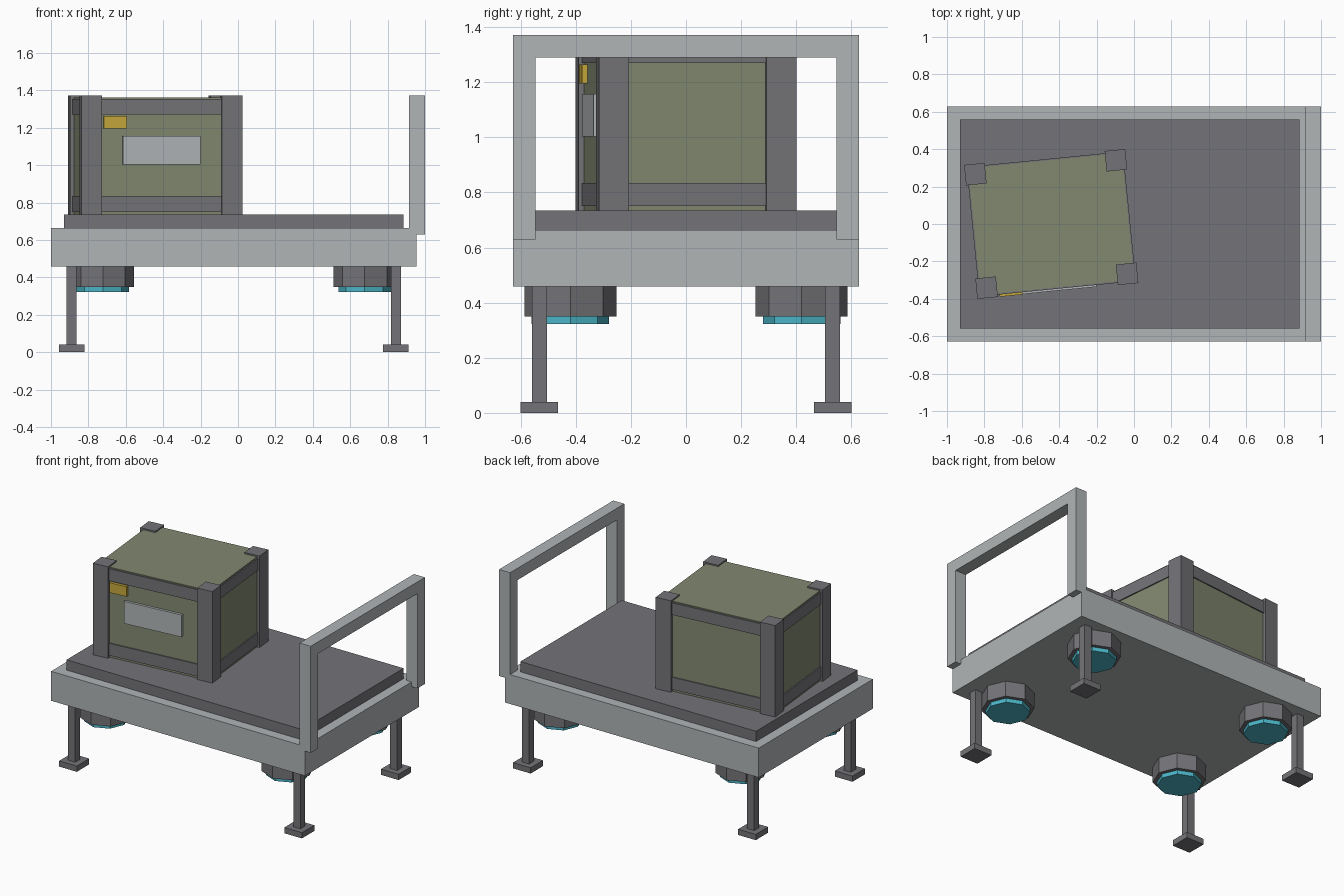
import bpy, bmesh, math
from mathutils import Matrix, Vector

if "Cube" in bpy.data.objects:
    bpy.data.objects.remove(bpy.data.objects["Cube"])


def material(name, rgb):
    m = bpy.data.materials.new(name)
    m.diffuse_color = (*rgb, 1)
    m.use_nodes = True
    m.node_tree.nodes["Principled BSDF"].inputs["Base Color"].default_value = m.diffuse_color
    return m


LIGHT = material("light grey metal", (0.44, 0.46, 0.47))
DARK = material("dark grey metal", (0.175, 0.175, 0.19))
GREEN = material("olive panel", (0.225, 0.25, 0.165))
YELLOW = material("yellow tag", (0.56, 0.39, 0.045))
CYAN = material("cyan glow", (0.07, 0.46, 0.57))


def finish(name, bm, mat, matrix=None):
    if matrix:
        bm.transform(matrix)
    bmesh.ops.recalc_face_normals(bm, faces=bm.faces)
    me = bpy.data.meshes.new(name)
    bm.to_mesh(me)
    bm.free()
    me.materials.append(mat)
    ob = bpy.data.objects.new(name, me)
    bpy.context.collection.objects.link(ob)
    return ob


def box(name, x, y, z, mat, matrix=None):
    """Box from (min, max) ranges on each axis."""
    bm = bmesh.new()
    bmesh.ops.create_cube(bm, size=1)
    for v in bm.verts:
        v.co = Vector([(a + b) / 2 + c * (b - a) for (a, b), c in zip((x, y, z), v.co)])
    return finish(name, bm, mat, matrix)


def drum(name, x, y, z0, z1, r, mat):
    """Eight-sided drum with corners on the axes."""
    bm = bmesh.new()
    bmesh.ops.create_cone(bm, cap_ends=True, segments=8, radius1=r, radius2=r, depth=z1 - z0)
    return finish(name, bm, mat, Matrix.Translation((x, y, (z0 + z1) / 2)))


# Platform and deck
box("platform", (-1, 0.955), (-0.628, 0.628), (0.458, 0.663), LIGHT)
box("deck", (-0.93, 0.885), (-0.558, 0.558), (0.65, 0.735), DARK)

# Push handle: U profile extruded along x
W, I, B, T = 0.628, 0.546, 0.63, 1.372
profile = [(-W, B), (-I, B), (-I, 1.29), (I, 1.29), (I, B), (W, B), (W, T), (-W, T)]
bm = bmesh.new()
face = bm.faces.new([bm.verts.new((0.915, y, z)) for y, z in profile])
ext = bmesh.ops.extrude_face_region(bm, geom=[face])
bmesh.ops.translate(bm, vec=(0.085, 0, 0),
                    verts=[g for g in ext["geom"] if isinstance(g, bmesh.types.BMVert)])
finish("push_handle", bm, LIGHT)

# Legs, feet and lift pods at the four corners
CX = -0.0225
for sx, nx in ((-1, "left"), (1, "right")):
    for sy, ny in ((-1, "front"), (1, "back")):
        tag = f"{ny}_{nx}"
        x, y = CX + sx * 0.867, sy * 0.532
        box(f"{tag}_leg", (x - 0.027, x + 0.027), (y - 0.027, y + 0.027), (0.03, 0.47), DARK)
        box(f"{tag}_foot", (x - 0.068, x + 0.068), (y - 0.068, y + 0.068), (0, 0.04), DARK)
        x, y = CX + sx * 0.70, sy * 0.42
        drum(f"{tag}_lift_pod", x, y, 0.35, 0.47, 0.167, DARK)
        drum(f"{tag}_lift_glow", x, y, 0.322, 0.36, 0.14, CYAN)

# Crate, turned slightly on the deck
M = Matrix.Translation((-0.4425, 0, 0)) @ Matrix.Rotation(math.radians(5.65), 4, "Z")
HX, HY, P = 0.4325, 0.36, 0.11      # half sizes and post width
CORE, RAIL = 0.02, 0.012            # insets of panels and rails
box("crate_body", (-HX + CORE, HX - CORE), (-HY + CORE, HY - CORE), (0.735, 1.362), GREEN, M)
for sx, nx in ((-1, "left"), (1, "right")):
    for sy, ny in ((-1, "front"), (1, "back")):
        xs = sorted((sx * HX, sx * (HX - P)))
        ys = sorted((sy * HY, sy * (HY - P)))
        box(f"crate_{ny}_{nx}_post", xs, ys, (0.735, 1.372), DARK, M)

# Crate rails, lower and upper on each side
for level, z in (("lower", (0.75, 0.835)), ("upper", (1.27, 1.354))):
    for s, n in ((-1, "front"), (1, "back")):
        ys = sorted((s * (HY - RAIL), s * (HY - 0.05)))
        box(f"crate_{n}_{level}_rail", (-HX + P - 0.02, HX - P + 0.02), ys, z, DARK, M)
    for s, n in ((-1, "left"), (1, "right")):
        xs = sorted((s * (HX - RAIL), s * (HX - 0.05)))
        box(f"crate_{n}_{level}_rail", xs, (-HY + P - 0.02, HY - P + 0.02), z, DARK, M)

# Blank label plate and yellow tag on the crate front
box("label_plate", (-0.209, 0.208), (-HY + 0.002, -HY + 0.03), (1.003, 1.157), LIGHT, M)
box("yellow_tag", (-0.312, -0.188), (-HY, -HY + 0.03), (1.195, 1.264), YELLOW, M)
